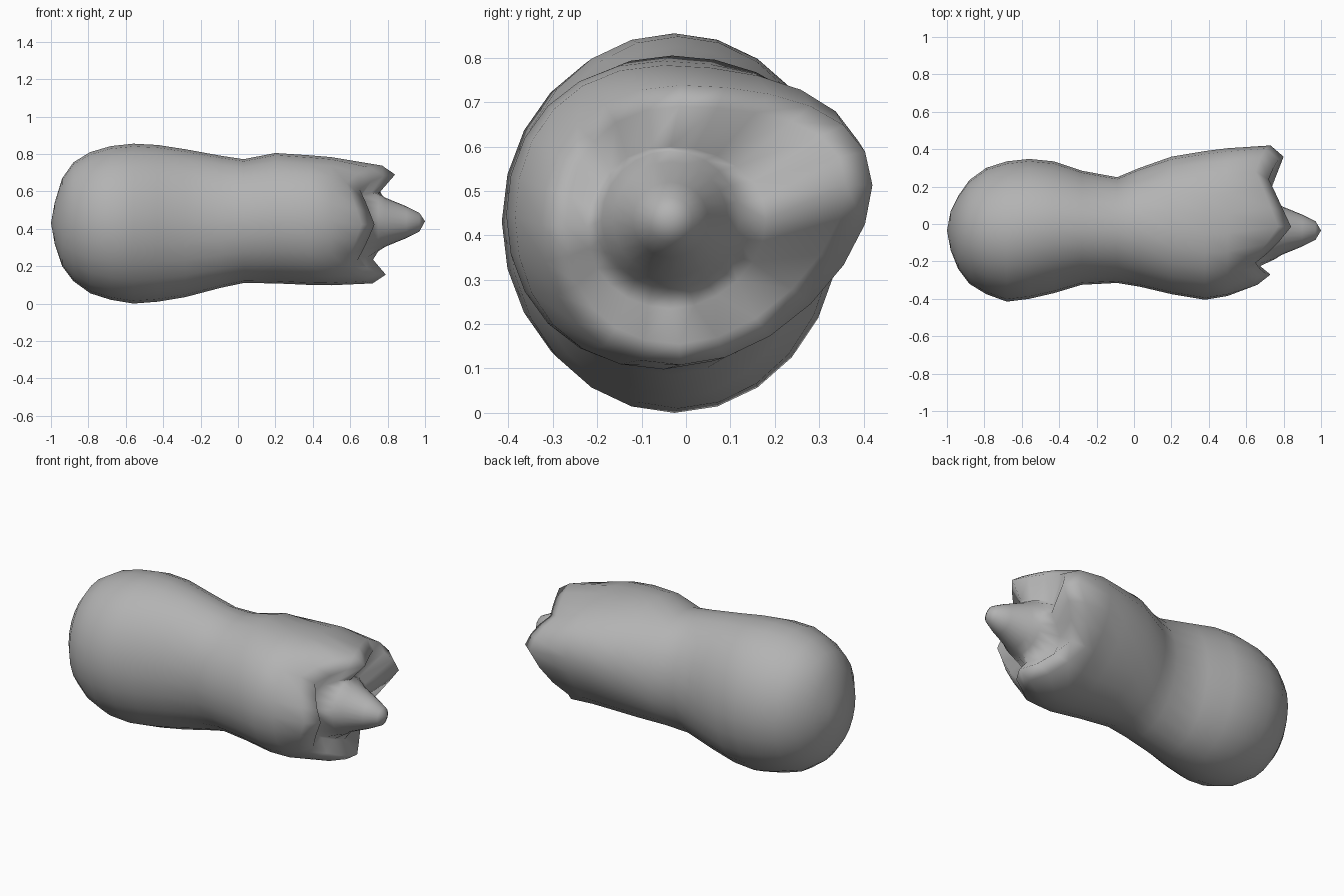
import bpy, bmesh
from math import sin, cos, pi

if "Cube" in bpy.data.objects:
    bpy.data.objects.remove(bpy.data.objects["Cube"])

SIDES = 24

# Body cross-sections: x, y min, y max, z min, z max
BODY = [
    (-0.98, -0.14, 0.07, 0.32, 0.54), (-0.94, -0.24, 0.15, 0.20, 0.67),
    (-0.88, -0.32, 0.235, 0.12, 0.755), (-0.79, -0.375, 0.30, 0.055, 0.81),
    (-0.68, -0.415, 0.335, 0.02, 0.842), (-0.56, -0.40, 0.348, 0.0, 0.855),
    (-0.43, -0.37, 0.335, 0.01, 0.848), (-0.28, -0.325, 0.285, 0.035, 0.825),
    (-0.09, -0.315, 0.25, 0.085, 0.79), (0.03, -0.335, 0.30, 0.11, 0.772),
    (0.20, -0.375, 0.36, 0.108, 0.805), (0.38, -0.405, 0.39, 0.10, 0.793),
    (0.50, -0.385, 0.405, 0.098, 0.783),
]
# Ragged rim: x offset from the lobe edge, then extents
RIM = [
    (-0.07, -0.325, 0.42, 0.108, 0.738), (0.0, -0.27, 0.36, 0.155, 0.69),
]
# Central spike: x, radius
SPIKE = [(0.75, 0.155), (0.79, 0.13), (0.90, 0.085), (0.97, 0.05)]
# Lobe tips and notches every 45 degrees, starting at +y going up
EDGE = [0.80, 0.72, 0.84, 0.65, 0.73, 0.64, 0.79, 0.64]


def edge_x(i):
    """Pointed lobe edge around the rim."""
    t = i * 8 / SIDES
    k = int(t)
    return EDGE[k % 8] + (EDGE[(k + 1) % 8] - EDGE[k % 8]) * (t - k)


def groove_x(i):
    """Shallow groove that follows the lobes softly."""
    return max(0.73 + 0.8 * (edge_x(i) - 0.80), 0.63)


def ring(bm, x_of, y0, y1, z0, z1, skew=0.0):
    """Oval ring; skew raises the +y lobe and shifts top and bottom to -y."""
    verts = []
    for i in range(SIDES):
        a = 2 * pi * i / SIDES
        y = (y0 + y1) / 2 + (y1 - y0) / 2 * cos(a) - 0.06 * skew * sin(a) ** 2
        z = (z0 + z1) / 2 + (z1 - z0) / 2 * sin(a)
        z += 0.09 * skew * max(cos(a), 0) ** 2
        verts.append(bm.verts.new((x_of(i), y, z)))
    return verts


bm = bmesh.new()
rings = []
for x, *ext in BODY:
    rings.append(ring(bm, lambda i: x, *ext, skew=min(max(x / 0.5, 0), 1)))
for dx, *ext in RIM:
    rings.append(ring(bm, lambda i: edge_x(i) + dx, *ext, skew=1))
rings.append(ring(bm, groove_x, -0.225, 0.18, 0.235, 0.60, skew=0.2))
for x, r in SPIKE:
    rings.append(ring(bm, lambda i: x, -0.035 - r, -0.035 + r, 0.435 - r, 0.435 + r))

# Skin the rings and close both ends
for a, b in zip(rings, rings[1:]):
    for i in range(SIDES):
        j = (i + 1) % SIDES
        bm.faces.new((a[i], a[j], b[j], b[i]))
for loop, tip in ((rings[0], (-1, -0.035, 0.43)), (rings[-1], (1, -0.035, 0.44))):
    v = bm.verts.new(tip)
    for i in range(SIDES):
        bm.faces.new((loop[i], loop[(i + 1) % SIDES], v))
bmesh.ops.recalc_face_normals(bm, faces=bm.faces)
for f in bm.faces:
    f.smooth = True

mesh = bpy.data.meshes.new("pod_body")
bm.to_mesh(mesh)
bm.free()
pod = bpy.data.objects.new("pod_body", mesh)
bpy.context.collection.objects.link(pod)

# Slightly darker grey
mat = bpy.data.materials.new("grey")
mat.diffuse_color = (0.45, 0.45, 0.45, 1)
mat.use_nodes = True
mat.node_tree.nodes["Principled BSDF"].inputs["Base Color"].default_value = mat.diffuse_color
mesh.materials.append(mat)
